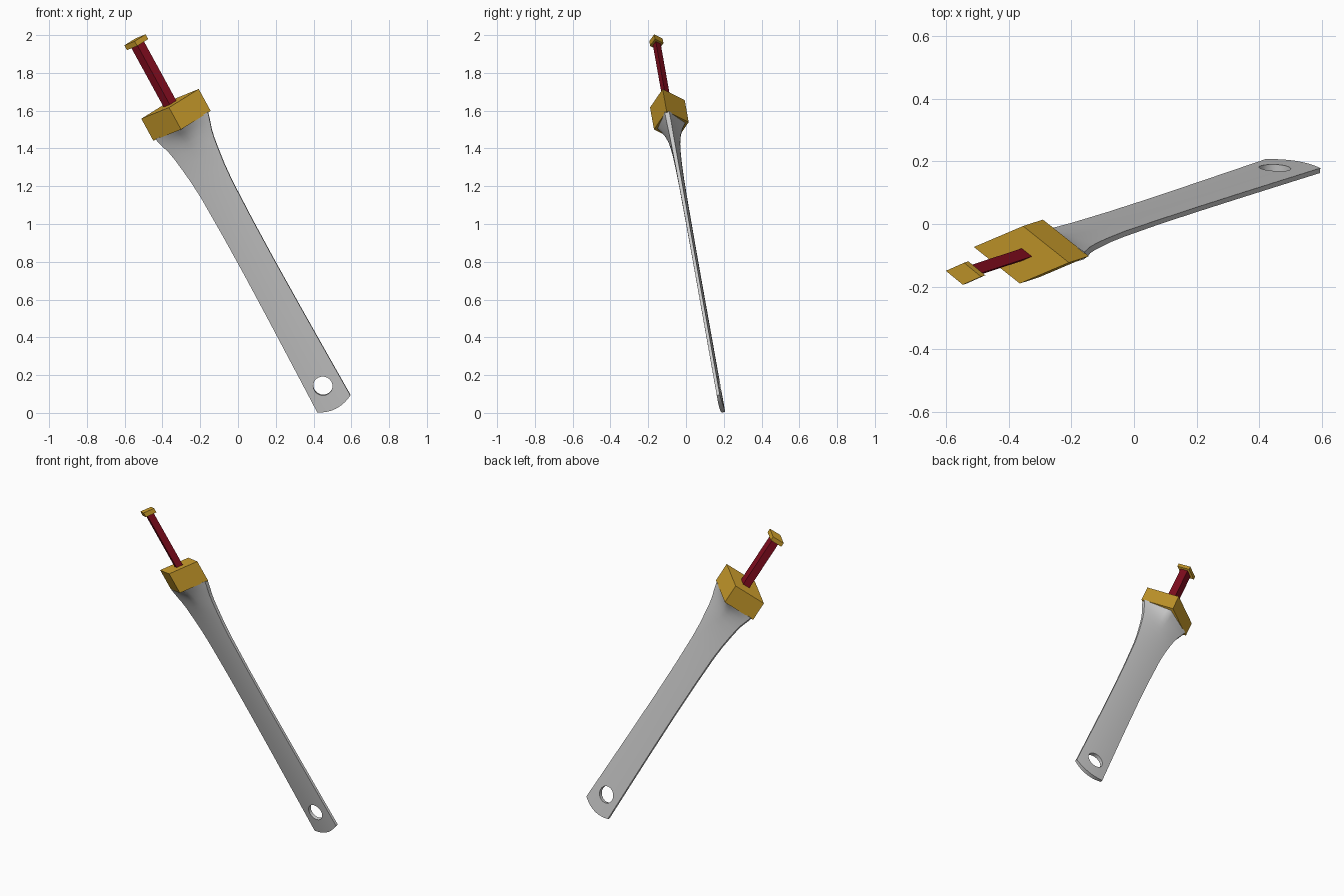
import bpy, bmesh, math
from mathutils import Vector, Matrix

if "Cube" in bpy.data.objects:
    bpy.data.objects.remove(bpy.data.objects["Cube"])

# Sword frame: local x across the blade, y through it, z from the pommel to the tip
axis = Vector((0.474, 0.155, -0.867)).normalized()
across = Vector((0.881, -0.144, 0.45))
across = (across - axis * across.dot(axis)).normalized()
through = axis.cross(across)
FRAME = Matrix((across, through, axis)).transposed().to_4x4()
FRAME.translation = (-0.36, -0.0985, 1.636)


def material(name, rgb):
    m = bpy.data.materials.new(name)
    m.diffuse_color = (*rgb, 1)
    m.use_nodes = True
    m.node_tree.nodes["Principled BSDF"].inputs["Base Color"].default_value = m.diffuse_color
    return m


def loft(name, rings, mat=None):
    """Bridge equal-length rings of points and cap both ends."""
    bm = bmesh.new()
    loops = [[bm.verts.new(p) for p in r] for r in rings]
    n = len(loops[0])
    for a, b in zip(loops, loops[1:]):
        for i in range(n):
            bm.faces.new((a[i], a[(i + 1) % n], b[(i + 1) % n], b[i]))
    half = n // 2
    for lp in (loops[0], loops[-1]):
        for i in range(half - 1):
            bm.faces.new((lp[i], lp[i + 1], lp[n - 2 - i], lp[n - 1 - i]))
    bmesh.ops.recalc_face_normals(bm, faces=bm.faces[:])
    me = bpy.data.meshes.new(name)
    bm.to_mesh(me)
    bm.free()
    ob = bpy.data.objects.new(name, me)
    ob.matrix_world = FRAME
    bpy.context.collection.objects.link(ob)
    if mat:
        me.materials.append(mat)
    return ob


def diamond_prism(name, hx, hy, z0, z1, mat):
    return loft(name, [[(hx, 0, z), (0, hy, z), (-hx, 0, z), (0, -hy, z)]
                       for z in (z0, z1)], mat)


gold = material("gold", (0.6, 0.34, 0.025))
red = material("red", (0.24, 0.004, 0.014))

# Diamond-section hilt parts
diamond_prism("pommel", 0.064, 0.036, -0.391, -0.362, gold)
diamond_prism("grip", 0.038, 0.021, -0.365, 0.01, red)
diamond_prism("guard", 0.173, 0.094, 0.0, 0.134, gold)

# Blade stations: distance, half width, half thickness, half edge thickness, roundness
STATIONS = [
    (0.130, 0.158, 0.078, 0.012, 1.0), (0.160, 0.150, 0.058, 0.012, 1.0),
    (0.190, 0.141, 0.042, 0.012, 1.2), (0.225, 0.130, 0.031, 0.011, 1.5),
    (0.270, 0.121, 0.024, 0.010, 2.0), (0.334, 0.112, 0.019, 0.010, 2.0),
    (0.420, 0.102, 0.016, 0.009, 2.0), (0.520, 0.095, 0.014, 0.009, 2.0),
    (0.750, 0.0905, 0.013, 0.008, 2.0), (1.000, 0.0895, 0.012, 0.008, 2.0),
    (1.300, 0.092, 0.012, 0.008, 2.0), (1.600, 0.096, 0.012, 0.008, 2.0),
    (1.831, 0.0995, 0.012, 0.008, 2.0),
]
N = 14
rings = []
for t, w, h, e, k in STATIONS:
    bulge = 0.027 if t > 1.8 else 0.0
    side = []
    for i in range(N + 1):
        c = 2 * i / N - 1
        side.append((w * c, e + (h - e) * (1 - abs(c) ** k), t + bulge * (1 - c * c)))
    rings.append(side + [(x, -y, z) for x, y, z in reversed(side)])
blade = loft("blade", rings)

# Round hole near the tip
bpy.ops.mesh.primitive_cylinder_add(vertices=40, radius=0.051, depth=0.2)
cutter = bpy.context.object
cutter.name = "hole_cutter"
cutter.matrix_world = FRAME @ Matrix.Translation((-0.005, 0, 1.718)) @ Matrix.Rotation(math.pi / 2, 4, 'X')
bpy.context.view_layer.update()
mod = blade.modifiers.new("hole", 'BOOLEAN')
mod.object = cutter
mod.solver = 'EXACT'
bpy.ops.object.select_all(action='DESELECT')
bpy.context.view_layer.objects.active = blade
blade.select_set(True)
bpy.ops.object.modifier_apply(modifier="hole")
bpy.data.objects.remove(cutter)
bpy.ops.object.shade_smooth_by_angle(angle=math.radians(35))
